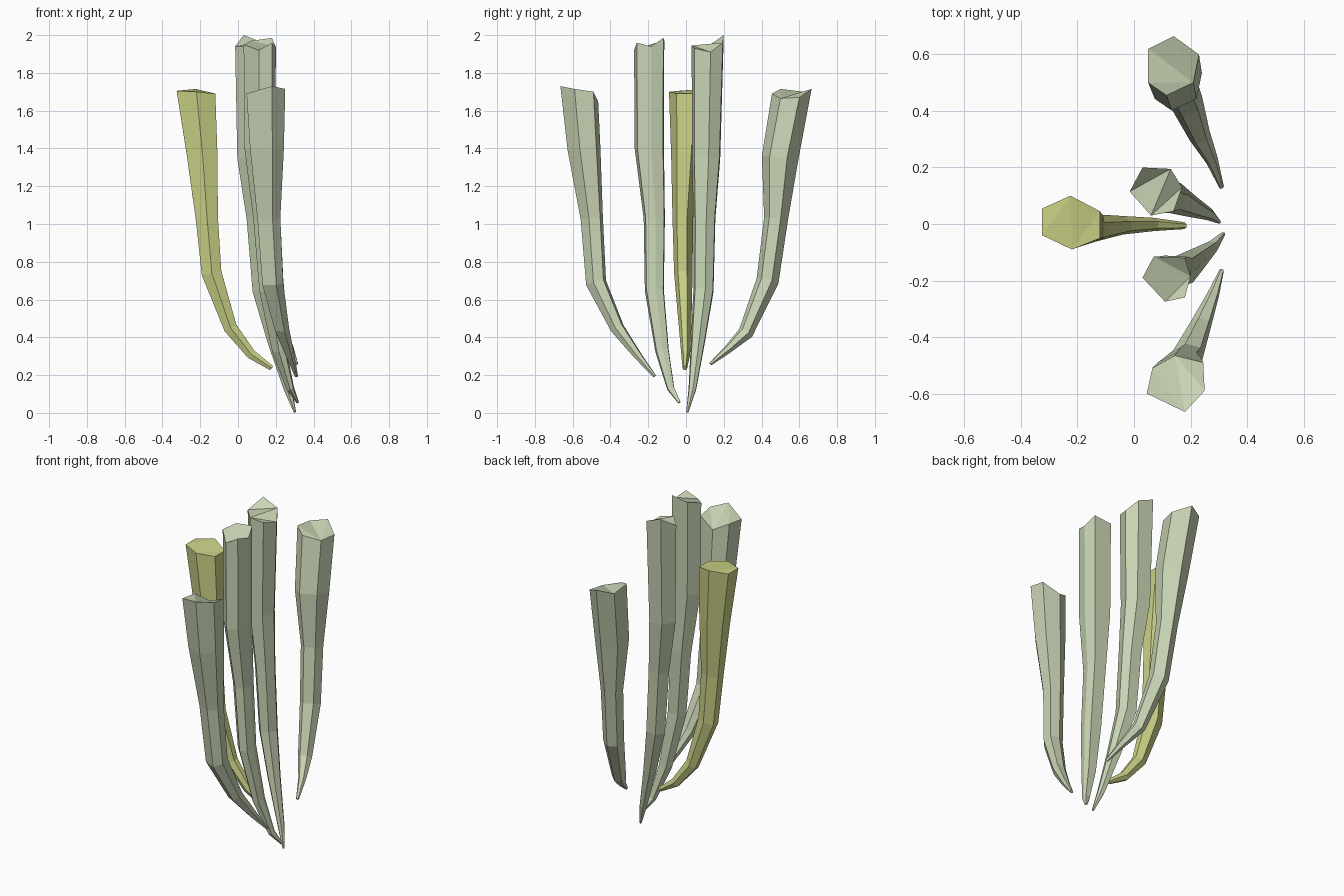
import bpy, bmesh
from mathutils import Vector


def material(name, rgb):
    m = bpy.data.materials.new(name)
    m.diffuse_color = (*rgb, 1)
    return m


green = material("pale green", (0.58, 0.66, 0.46))
yellow = material("olive yellow", (0.60, 0.64, 0.24))


def claw(name, mat, top, path):
    """Loft a six-sided tapering claw from its uneven top rim along path (x, y, z, half width)."""
    rim = [Vector(p) for p in top]
    centre = sum(rim, Vector()) / 6
    section = [Vector((p.x - centre.x, p.y - centre.y, 0)) for p in rim]
    size = sum(s.length for s in section) / 6
    pts = [centre] + [Vector(p[:3]) for p in path]
    bm = bmesh.new()
    rings = [[bm.verts.new(p) for p in rim]]
    for i, row in enumerate(path, 1):
        # Each ring is the top section, shrunk and turned square to the path
        ahead = pts[min(i + 1, len(pts) - 1)]
        tangent = (pts[i] - pts[i - 1]).normalized()
        if i < len(path):
            tangent += (ahead - pts[i]).normalized()
        turn = Vector((0, 0, -1)).rotation_difference(tangent)
        k = row[3] * 1.06 / size
        rings.append([bm.verts.new(pts[i] + turn @ (s * k)) for s in section])
    for a, b in zip(rings, rings[1:]):
        for j in range(6):
            n = (j + 1) % 6
            bm.faces.new((a[j], a[n], b[n], b[j]))
    # Faceted top and small blunt tip
    cap = bm.faces.new(rings[0])
    bm.faces.new(rings[-1])
    bmesh.ops.triangulate(bm, faces=[cap])
    bmesh.ops.recalc_face_normals(bm, faces=bm.faces)
    mesh = bpy.data.meshes.new(name)
    bm.to_mesh(mesh)
    bm.free()
    mesh.materials.append(mat)
    bpy.context.collection.objects.link(bpy.data.objects.new(name, mesh))


# Opposing yellow claw
claw("thumb_claw", yellow,
     [(-.325, .055, 1.705), (-.225, .10, 1.715), (-.12, .045, 1.69),
      (-.12, -.05, 1.69), (-.22, -.09, 1.70), (-.325, -.04, 1.705)],
     [(-.19, -.005, 1.37, .08), (-.165, -.018, 1.03, .058), (-.14, -.015, .74, .052),
      (-.04, -.005, .45, .035), (.07, -.002, .31, .025), (.178, -.006, .237, .013)])

# Two long middle claws
claw("inner_back_claw", green,
     [(.03, .20, 2.0), (.13, .195, 1.96), (.17, .13, 1.91),
      (.14, .045, 1.93), (.06, .03, 1.945), (-.015, .115, 1.94)],
     [(.085, .11, 1.35, .077), (.115, .10, 1.03, .06), (.14, .095, .65, .055),
      (.20, .065, .38, .038), (.265, .035, .13, .021), (.302, .007, .004, .006)])
claw("inner_front_claw", green,
     [(.07, -.115, 1.97), (.18, -.12, 1.985), (.20, -.185, 1.94),
      (.18, -.26, 1.96), (.11, -.275, 1.92), (.03, -.19, 1.95)],
     [(.13, -.19, 1.4, .08), (.15, -.165, 1.03, .058), (.175, -.165, .65, .052),
      (.225, -.125, .33, .037), (.28, -.08, .13, .02), (.317, -.035, .055, .007)])

# Two spread outer claws
claw("outer_back_claw", green,
     [(.14, .665, 1.715), (.23, .60, 1.67), (.21, .50, 1.665),
      (.115, .455, 1.69), (.05, .50, 1.715), (.05, .62, 1.70)],
     [(.15, .495, 1.35, .09), (.165, .475, 1.03, .059), (.185, .43, .70, .055),
      (.23, .315, .425, .037), (.275, .225, .34, .021), (.31, .13, .26, .008)])
claw("outer_front_claw", green,
     [(.18, -.665, 1.73), (.25, -.59, 1.715), (.245, -.49, 1.70),
      (.145, -.465, 1.65), (.065, -.51, 1.69), (.045, -.60, 1.69)],
     [(.16, -.53, 1.4, .087), (.168, -.492, 1.03, .059), (.188, -.47, .69, .054),
      (.235, -.36, .45, .037), (.28, -.25, .30, .021), (.31, -.165, .195, .008)])
